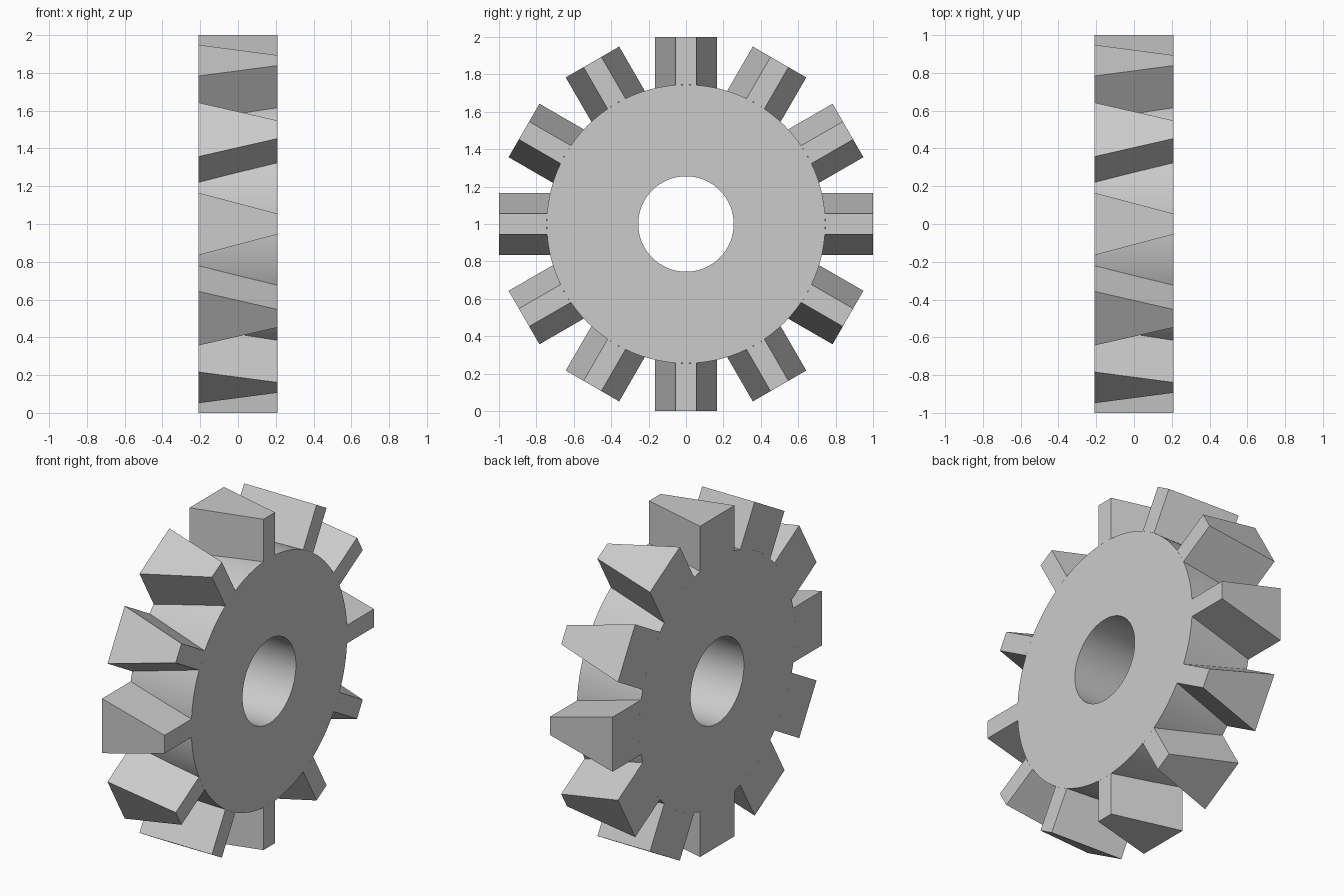
import bpy, bmesh
from math import sqrt, pi, radians
from mathutils import Matrix, Vector

cube = bpy.data.objects.get("Cube")
if cube:
    bpy.data.objects.remove(cube, do_unlink=True)

HALF = 0.209          # half thickness along x
BORE, RIM, TIP = 0.255, 0.745, 1.0
WIDE, NARROW = 0.165, 0.055   # half widths of a tooth at its two ends
TEETH, ARC_STEPS = 12, 8
TO_CENTRE = Matrix.Translation((0, 0, 1))

grey = bpy.data.materials.new("light_grey")
grey.diffuse_color = (0.6, 0.6, 0.6, 1)
grey.use_nodes = True
grey.node_tree.nodes["Principled BSDF"].inputs["Base Color"].default_value = (0.6, 0.6, 0.6, 1)


def finish(bm, name):
    """Turn a bmesh into a shaded, coloured object."""
    bmesh.ops.recalc_face_normals(bm, faces=bm.faces[:])
    mesh = bpy.data.meshes.new(name)
    bm.to_mesh(mesh)
    bm.free()
    mesh.materials.append(grey)
    obj = bpy.data.objects.new(name, mesh)
    bpy.context.collection.objects.link(obj)
    bpy.ops.object.select_all(action='DESELECT')
    obj.select_set(True)
    bpy.context.view_layer.objects.active = obj
    bpy.ops.object.shade_smooth_by_angle(angle=radians(30))
    return obj


# Hub: rectangular section spun around the x axis, leaving the bore open
bm = bmesh.new()
section = [bm.verts.new(p) for p in ((-HALF, 0, BORE), (HALF, 0, BORE),
                                     (HALF, 0, RIM), (-HALF, 0, RIM))]
edges = [bm.edges.new((section[i], section[(i + 1) % 4])) for i in range(4)]
bmesh.ops.spin(bm, geom=section + edges, cent=(0, 0, 0), axis=(1, 0, 0),
               angle=2 * pi, steps=96, use_merge=True)
bmesh.ops.remove_doubles(bm, verts=bm.verts[:], dist=0.0001)
bm.transform(TO_CENTRE)
finish(bm, "hub")


def tooth_outline(x, half_width):
    """End outline of a tooth: flat tip, root curved to fit the rim."""
    points = [Vector((x, half_width, TIP)), Vector((x, -half_width, TIP))]
    for i in range(ARC_STEPS + 1):
        y = half_width * (2 * i / ARC_STEPS - 1)
        points.append(Vector((x, y, sqrt(RIM ** 2 - y ** 2))))
    return points


# Teeth: tapered blocks lofted from a wide end to a narrow end
bm = bmesh.new()
for k in range(TEETH):
    turn = TO_CENTRE @ Matrix.Rotation(2 * pi * k / TEETH, 4, 'X')
    wide = [bm.verts.new(turn @ p) for p in tooth_outline(-HALF, WIDE)]
    narrow = [bm.verts.new(turn @ p) for p in tooth_outline(HALF, NARROW)]
    bm.faces.new(wide)
    bm.faces.new(narrow[::-1])
    for i in range(len(wide)):
        j = (i + 1) % len(wide)
        bm.faces.new((wide[j], wide[i], narrow[i], narrow[j]))
finish(bm, "tapered_teeth")
